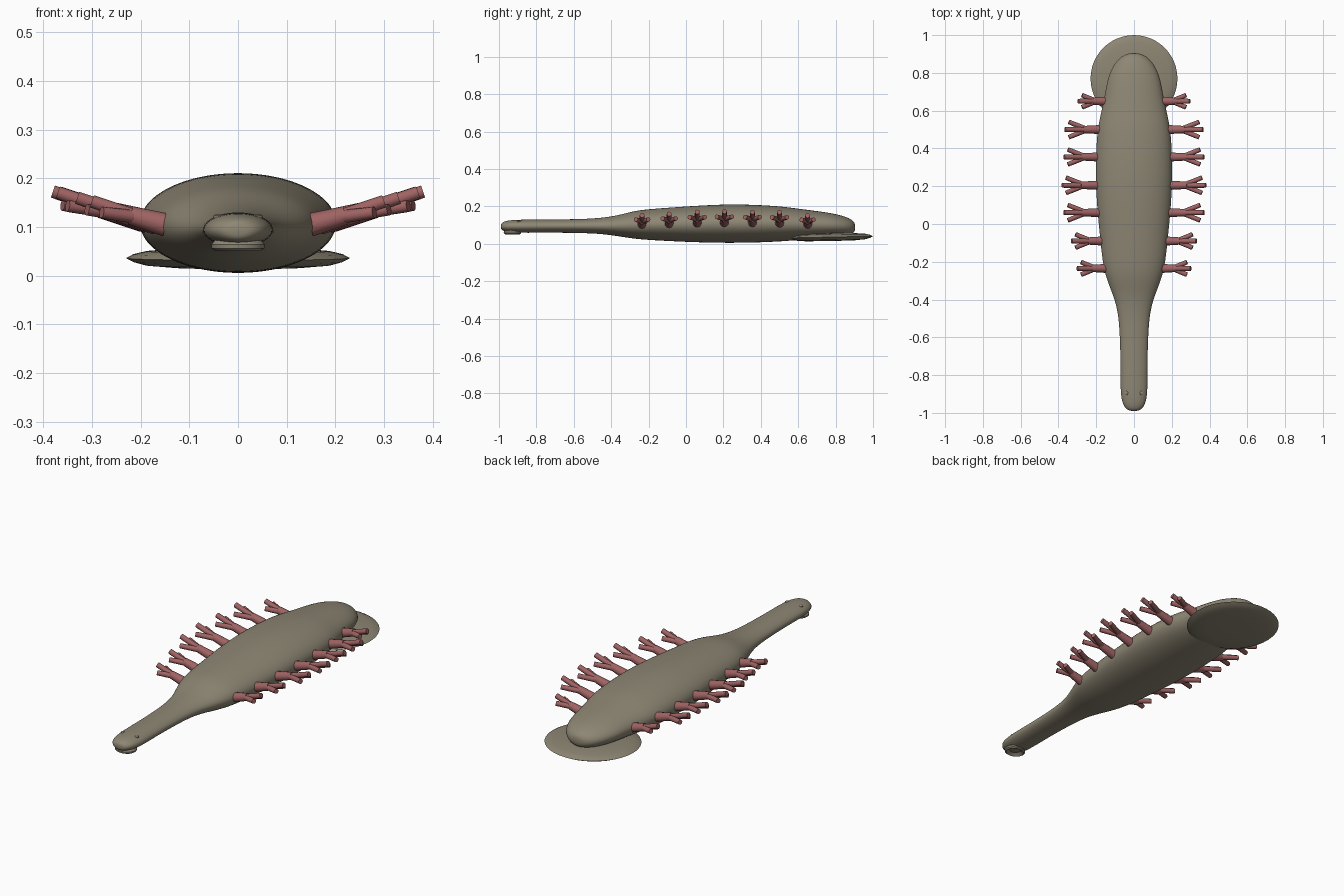
import bpy, bmesh, math
from mathutils import Vector, Matrix

cube = bpy.data.objects.get("Cube")
if cube:
    bpy.data.objects.remove(cube)


def material(name, rgb):
    m = bpy.data.materials.new(name)
    m.use_nodes = True
    m.diffuse_color = (*rgb, 1)
    m.node_tree.nodes["Principled BSDF"].inputs["Base Color"].default_value = (*rgb, 1)
    return m


skin = material("olive skin", (0.27, 0.24, 0.175))
gill_red = material("gill red", (0.35, 0.125, 0.125))


def finish(bm, name, mat, angle=40):
    bmesh.ops.recalc_face_normals(bm, faces=bm.faces)
    mesh = bpy.data.meshes.new(name)
    bm.to_mesh(mesh)
    bm.free()
    obj = bpy.data.objects.new(name, mesh)
    bpy.context.collection.objects.link(obj)
    mesh.materials.append(mat)
    bpy.ops.object.select_all(action="DESELECT")
    obj.select_set(True)
    bpy.context.view_layer.objects.active = obj
    bpy.ops.object.shade_smooth_by_angle(angle=math.radians(angle))
    return obj


def loft(bm, rings):
    loops = [[bm.verts.new(p) for p in ring] for ring in rings]
    n = len(loops[0])
    for a, b in zip(loops, loops[1:]):
        for i in range(n):
            j = (i + 1) % n
            bm.faces.new((a[i], a[j], b[j], b[i]))
    bm.faces.new(loops[0])
    bm.faces.new(loops[-1])


# Body: elliptical sections along y (y, half width, bottom, top)
SECTIONS = [
    (-0.99, 0.02, 0.08, 0.105), (-0.98, 0.042, 0.07, 0.117),
    (-0.95, 0.063, 0.062, 0.126), (-0.88, 0.073, 0.058, 0.13),
    (-0.75, 0.071, 0.06, 0.13), (-0.55, 0.076, 0.058, 0.132),
    (-0.44, 0.09, 0.052, 0.14), (-0.36, 0.118, 0.04, 0.153),
    (-0.28, 0.15, 0.027, 0.176), (-0.2, 0.168, 0.02, 0.186),
    (-0.05, 0.183, 0.012, 0.197), (0.1, 0.198, 0.006, 0.207),
    (0.25, 0.204, 0.004, 0.213), (0.4, 0.202, 0.007, 0.208),
    (0.52, 0.192, 0.013, 0.2), (0.6, 0.172, 0.02, 0.188),
    (0.7, 0.152, 0.028, 0.176), (0.78, 0.138, 0.035, 0.164),
    (0.85, 0.105, 0.042, 0.148), (0.89, 0.065, 0.052, 0.128),
    (0.905, 0.025, 0.07, 0.108),
]
SEGMENTS = 28


def section(y, w, low, high):
    mid, h = (low + high) / 2, (high - low) / 2
    angles = [math.tau * i / SEGMENTS for i in range(SEGMENTS)]
    return [(w * math.cos(a), y, mid + h * math.sin(a)) for a in angles]


bm = bmesh.new()
loft(bm, [section(*s) for s in SECTIONS])
body = finish(bm, "body", skin, 180)
subdivision = body.modifiers.new("smooth body", "SUBSURF")
subdivision.levels = subdivision.render_levels = 2


# Suckers: lathed discs with a thin rim (radius, height)
def lathe(name, profile, centre, stretch=1.0, tilt=0.0, mat=skin):
    bm = bmesh.new()
    n = 48
    loft(bm, [[(r * math.cos(math.tau * i / n), stretch * r * math.sin(math.tau * i / n), z)
               for i in range(n)] for r, z in profile])
    bm.transform(Matrix.Translation(centre) @ Matrix.Rotation(tilt, 4, "X"))
    return finish(bm, name, mat)


lathe("rear_sucker",
      [(0.04, -0.021), (0.13, -0.02), (0.19, -0.015), (0.215, -0.008), (0.23, 0),
       (0.215, 0.008), (0.19, 0.014), (0.12, 0.02), (0.04, 0.022)],
      (0, 0.77, 0.036), tilt=0.02)
lathe("mouth_sucker",
      [(0.012, 0.008), (0.03, 0.004), (0.04, -0.006), (0.046, -0.009),
       (0.054, -0.004), (0.055, 0.004), (0.046, 0.014)],
      (0, -0.928, 0.06), stretch=0.85)

# Eyes: tiny raised dots on the head
for side, label in ((1, "left"), (-1, "right")):
    lathe(label + "_eye", [(0.01, -0.004), (0.01, 0.001), (0.006, 0.004)],
          (side * 0.04, -0.895, 0.122), tilt=0)


# Gills: a short stalk with three spreading branches
def rod(bm, start, end, r1, r2):
    start, end = Vector(start), Vector(end)
    d = end - start
    place = Matrix.Translation((start + end) / 2) @ d.to_track_quat("Z", "Y").to_matrix().to_4x4()
    bmesh.ops.create_cone(bm, cap_ends=True, segments=12, radius1=r1, radius2=r2,
                          depth=d.length, matrix=place)


GILLS = [(-0.235, 0.148, 0.30), (-0.09, 0.168, 0.33), (0.06, 0.185, 0.37),
         (0.205, 0.195, 0.38), (0.355, 0.19, 0.37), (0.5, 0.18, 0.365), (0.65, 0.148, 0.295)]

for side, label in ((1, "left"), (-1, "right")):
    for number, (y, base, tip) in enumerate(GILLS, 1):
        s = tip - base
        z = 0.104 + 0.2 * (base - 0.148)
        fork = (side * (base + 0.48 * s), y, z + 0.13 * s)
        bm = bmesh.new()
        rod(bm, (side * base, y, z), fork, 0.024, 0.019)
        root = (side * (base + 0.36 * s), y, z + 0.1 * s)
        rod(bm, root, (side * tip, y, z + 0.32 * s), 0.014, 0.013)
        for spread in (-1, 1):
            rod(bm, root, (side * (tip - 0.02), y + spread * 0.22 * s, z + 0.17 * s), 0.014, 0.012)
        finish(bm, f"{label}_gill_{number}", gill_red)
